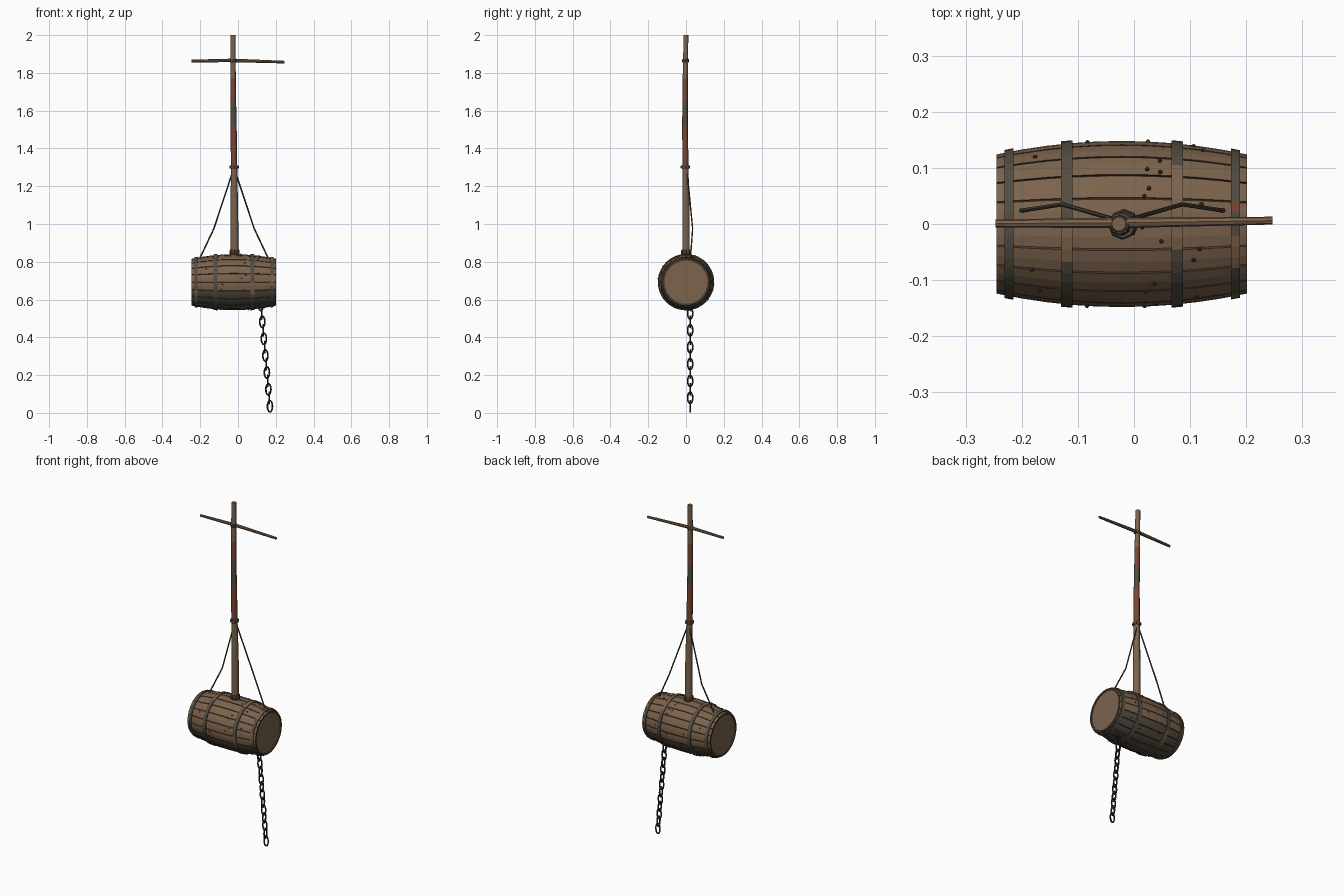
import bpy, bmesh, random
from math import sin, cos, pi, radians, degrees
from mathutils import Vector, Matrix

random.seed(4)
if "Cube" in bpy.data.objects:
    bpy.data.objects.remove(bpy.data.objects["Cube"])


def material(name, r, g, b):
    m = bpy.data.materials.new(name)
    m.use_nodes = True
    m.diffuse_color = (r, g, b, 1)
    m.node_tree.nodes["Principled BSDF"].inputs["Base Color"].default_value = (r, g, b, 1)
    return m


WOOD, DARK, GREY, RUST, IRON, ROPE = range(6)
MATS = [material("weathered wood", .2, .125, .073),
        material("dark wood", .07, .043, .026),
        material("tarred grey", .085, .072, .053),
        material("rust red", .19, .06, .032),
        material("chain iron", .03, .028, .024),
        material("rope brown", .07, .055, .038)]


def finish(name, bm, smooth=False):
    bmesh.ops.recalc_face_normals(bm, faces=bm.faces)
    me = bpy.data.meshes.new(name)
    bm.to_mesh(me)
    bm.free()
    for m in MATS:
        me.materials.append(m)
    ob = bpy.data.objects.new(name, me)
    bpy.context.collection.objects.link(ob)
    if smooth:
        for o in bpy.context.selected_objects:
            o.select_set(False)
        ob.select_set(True)
        bpy.context.view_layer.objects.active = ob
        bpy.ops.object.shade_smooth_by_angle(angle=radians(40))
    return ob


def loft(bm, rings, rule, closed=False):
    """Skin rings of points; rule(ring number, side number, centre) gives the material."""
    vs = [[bm.verts.new(p) for p in ring] for ring in rings]
    n = len(vs[0])
    for i in range(len(vs) if closed else len(vs) - 1):
        a, b = vs[i], vs[(i + 1) % len(vs)]
        for j in range(n):
            k = (j + 1) % n
            f = bm.faces.new((a[j], a[k], b[k], b[j]))
            f.material_index = rule(i, j, f.calc_center_median())
    if not closed:
        for i, ring in ((0, vs[0]), (len(vs) - 2, vs[-1])):
            f = bm.faces.new(ring)
            f.material_index = rule(i, 0, f.calc_center_median())


def tube(name, points, radii, sides, rule, smooth=False):
    bm = bmesh.new()
    pts = [Vector(p) for p in points]
    rings = []
    for i, p in enumerate(pts):
        d = (pts[min(i + 1, len(pts) - 1)] - pts[max(i - 1, 0)]).normalized()
        u = d.cross(Vector((0, 1, 0))).normalized()
        v = d.cross(u)
        rings.append([p + radii[i] * (u * cos(2 * pi * s / sides) + v * sin(2 * pi * s / sides))
                      for s in range(sides)])
    loft(bm, rings, rule)
    return finish(name, bm, smooth)


def plain(m):
    return lambda i, j, c: m


# Barrel: bulged staves with fine grooves, tarred underside, recessed heads
CX, CZ, HALF, STAVES = -.022, .692, .223, 20


def bulge(x):
    return .148 - .024 * ((x - CX) / HALF) ** 2


def around(x, r, a):
    return Vector((x, r * cos(a), CZ + r * sin(a)))


def barrel_ring(x, drop=0):
    ring = []
    for s in range(STAVES):
        for off, dip in ((-.012, .003), (.012, 0), (.157, 0), (.302, 0)):
            ring.append(around(x, bulge(x) - drop - dip, 2 * pi * s / STAVES + off))
    return ring


def barrel_rule(i, j, c):
    if i < 2 or i > 11:
        return DARK if i in (1, 12) else WOOD
    if j % 4 in (0, 3):
        return DARK
    return GREY if c.z < CZ - .04 else WOOD


xs = [CX - HALF + 2 * HALF * k / 10 for k in range(11)]
rings = [barrel_ring(x) for x in xs]
lo = [barrel_ring(xs[0] + d, .01) for d in (.006, 0)]
hi = [barrel_ring(xs[-1] - d, .01) for d in (0, .006)]
bm = bmesh.new()
loft(bm, lo + rings + hi, barrel_rule)
finish("barrel", bm)

# Hoops: worn iron bands, with patches given as (from degree, to degree, colour)
HOOPS = {"outer_hoop_right": (-.223, [(195, 235, WOOD), (320, 350, RUST)]),
         "inner_hoop_right": (-.12, [(90, 120, WOOD), (300, 330, WOOD)]),
         "inner_hoop_left": (.077, [(45, 110, WOOD), (180, 205, WOOD)]),
         "outer_hoop_left": (.181, [(70, 85, RUST), (95, 130, WOOD), (160, 190, WOOD)])}
for name, (x, patches) in HOOPS.items():
    def hoop_rule(i, j, c):
        a = (i + .5) * 360 / 40
        return next((m for lo_a, hi_a, m in patches if lo_a < a < hi_a), GREY)
    w = .021 if abs(x - CX) < .15 else .016
    bm = bmesh.new()
    loft(bm, [[around(x + sx * w / 2, bulge(x + sx * w / 2) + h, 2 * pi * k / 40)
               for sx, h in ((-1, -.004), (-1, .005), (1, .005), (1, -.004))]
              for k in range(40)], hoop_rule, closed=True)
    finish(name, bm)

# Nail heads scattered over the staves
bm = bmesh.new()
for k in range(44):
    x = random.choice((-.165, -.075, .035, .12)) + random.uniform(-.02, .02)
    a = 2 * pi * (k + random.random()) / 44
    bmesh.ops.create_icosphere(bm, subdivisions=1, radius=.0045,
                               matrix=Matrix.Translation(around(x, bulge(x), a)))
for f in bm.faces:
    f.material_index = DARK
finish("barrel_nails", bm)


# Mast: slightly crooked pole with painted bands
def mast_rule(i, j, c):
    if 1.3 < c.z < 1.52 or 1.65 < c.z < 1.77:
        return RUST
    return GREY if 1.5 < c.z < 1.66 else WOOD


mast = [(-.018, 0, .825, .021), (-.019, 0, 1.05, .02), (-.021, -.003, 1.3, .017),
        (-.023, -.005, 1.52, .016), (-.025, -.005, 1.65, .015), (-.026, -.004, 1.77, .0145),
        (-.027, 0, 2, .013)]
tube("mast", [p[:3] for p in mast], [p[3] for p in mast], 10, mast_rule, True)

# Collars around the mast
for name, x, y, z, r, h, m in (("base_collar", -.018, 0, .85, .027, .028, DARK),
                               ("rope_collar", -.021, -.003, 1.302, .025, .018, GREY),
                               ("crossbar_lashing", -.026, -.002, 1.865, .019, .018, ROPE)):
    tube(name, [(x, y, z + h * t) for t in (-.5, -.25, .25, .5)],
         [r * .88, r, r, r * .88], 8, plain(m))

# Crossbar
tube("crossbar", [(-.247, .001, 1.863), (-.026, .002, 1.866), (.247, .006, 1.857)],
     [.007, .0095, .007], 8, plain(WOOD), True)

# Stay ropes from the collar to the barrel
for name, s in (("rope_right", -1), ("rope_left", 1)):
    tube(name, [(-.021 + s * .006, .006, 1.28), (-.021 + s * .107, .035, .975),
                (-.021 + s * .185, .023, .81)], [.004] * 3, 6, plain(ROPE))

# Chain: oval links, each turned a quarter from the last
SEG, SIDES = 16, 6
for k in range(13):
    z = .035 + .0447 * k
    centre = Vector((.169 - .09 * (z - .035), .022, z))
    side = Vector((1, 0, 0)) if k % 2 == 0 else Vector((0, 1, 0))
    depth = Vector((0, 1, 0)) if k % 2 == 0 else Vector((1, 0, 0))
    rings = []
    for i in range(SEG):
        a = 2 * pi * i / SEG
        out = side * cos(a) + Vector((0, 0, sin(a)))
        mid = centre + side * cos(a) * .0135 + Vector((0, 0, sin(a) * .03))
        rings.append([mid + .0045 * (out * cos(t) + depth * sin(t))
                      for t in (2 * pi * j / SIDES for j in range(SIDES))])
    bm = bmesh.new()
    loft(bm, rings, plain(IRON), closed=True)
    finish("chain_link_%02d" % (k + 1), bm, True)
